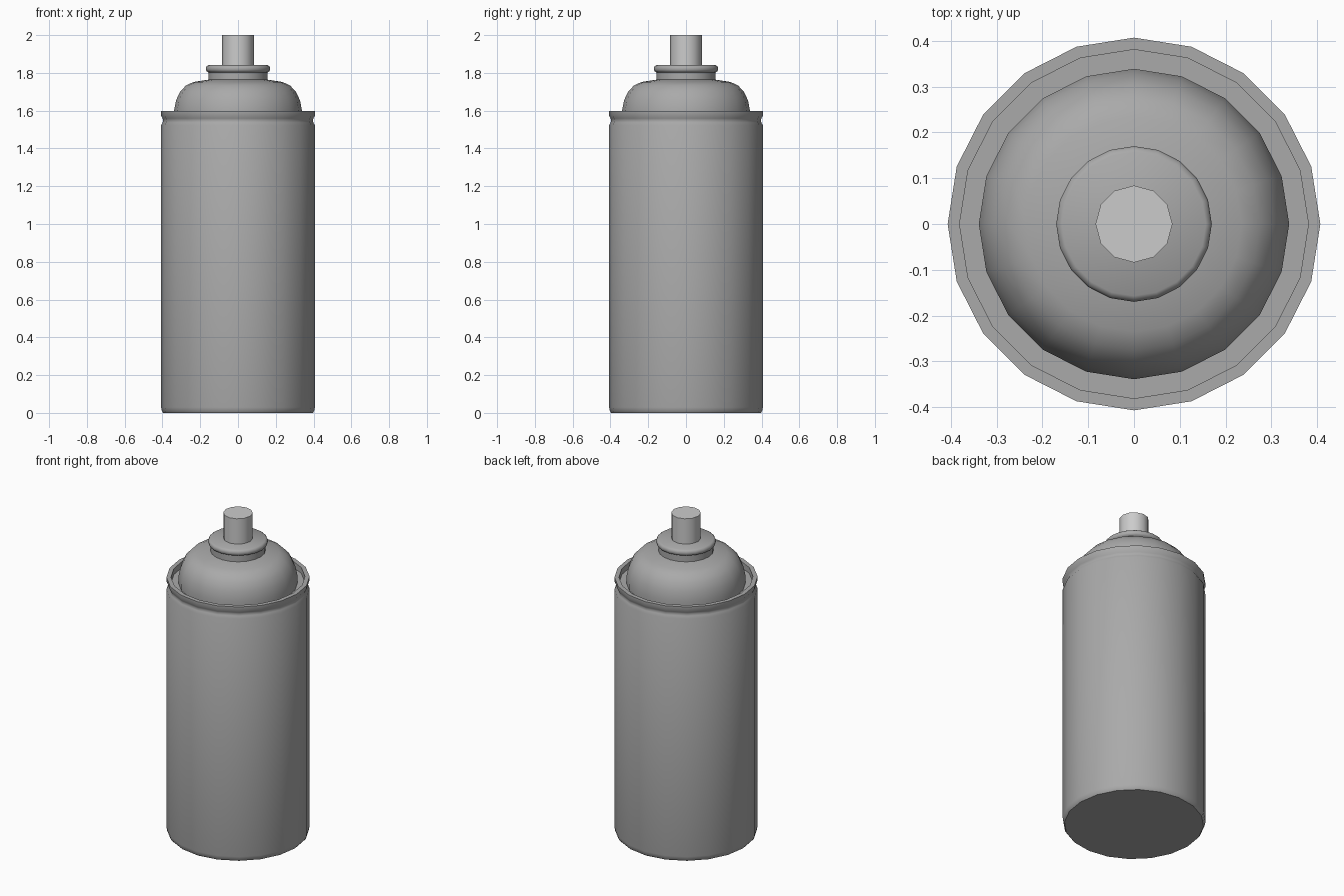
import bpy, bmesh, math

if "Cube" in bpy.data.objects:
    bpy.data.objects.remove(bpy.data.objects["Cube"])


def lathe(name, profile, sides, color=None):
    """Revolve (radius, z) points about z; the open ends are capped."""
    bm = bmesh.new()
    rings = []
    for r, z in profile:
        rings.append([bm.verts.new((r * math.cos(2 * math.pi * i / sides),
                                    r * math.sin(2 * math.pi * i / sides), z))
                      for i in range(sides)])
    for a, b in zip(rings, rings[1:]):
        for i in range(sides):
            j = (i + 1) % sides
            bm.faces.new((a[i], a[j], b[j], b[i]))
    bm.faces.new(rings[0][::-1])
    bm.faces.new(rings[-1])
    bmesh.ops.recalc_face_normals(bm, faces=bm.faces)
    mesh = bpy.data.meshes.new(name)
    bm.to_mesh(mesh)
    bm.free()
    obj = bpy.data.objects.new(name, mesh)
    bpy.context.collection.objects.link(obj)
    if color:
        mat = bpy.data.materials.new(name + "_paint")
        mat.diffuse_color = color
        mat.use_nodes = True
        mat.node_tree.nodes["Principled BSDF"].inputs["Base Color"].default_value = mat.diffuse_color
        mesh.materials.append(mat)
    bpy.ops.object.select_all(action='DESELECT')
    obj.select_set(True)
    bpy.context.view_layer.objects.active = obj
    bpy.ops.object.shade_smooth_by_angle(angle=math.radians(35))
    return obj


# Can: body, groove, rim, gutter, dome, neck and valve collar in one profile
lathe("can_body", [
    (0.396, 0.0), (0.403, 0.009), (0.407, 0.03),     # bottom edge
    (0.407, 1.522), (0.399, 1.537), (0.396, 1.548),  # groove under the rim
    (0.399, 1.559), (0.407, 1.574),
    (0.407, 1.597), (0.381, 1.597),                  # rim
    (0.381, 1.56), (0.339, 1.56),                    # gutter
    (0.339, 1.60), (0.328, 1.655), (0.307, 1.70),    # dome
    (0.275, 1.734), (0.235, 1.752), (0.157, 1.764),
    (0.157, 1.803), (0.166, 1.808), (0.170, 1.816),  # neck
    (0.170, 1.826), (0.166, 1.835), (0.157, 1.841),  # collar
], 20, (0.4, 0.4, 0.4, 1))

# Spray button
lathe("spray_button", [(0.084, 1.835), (0.084, 2.0)], 12)
